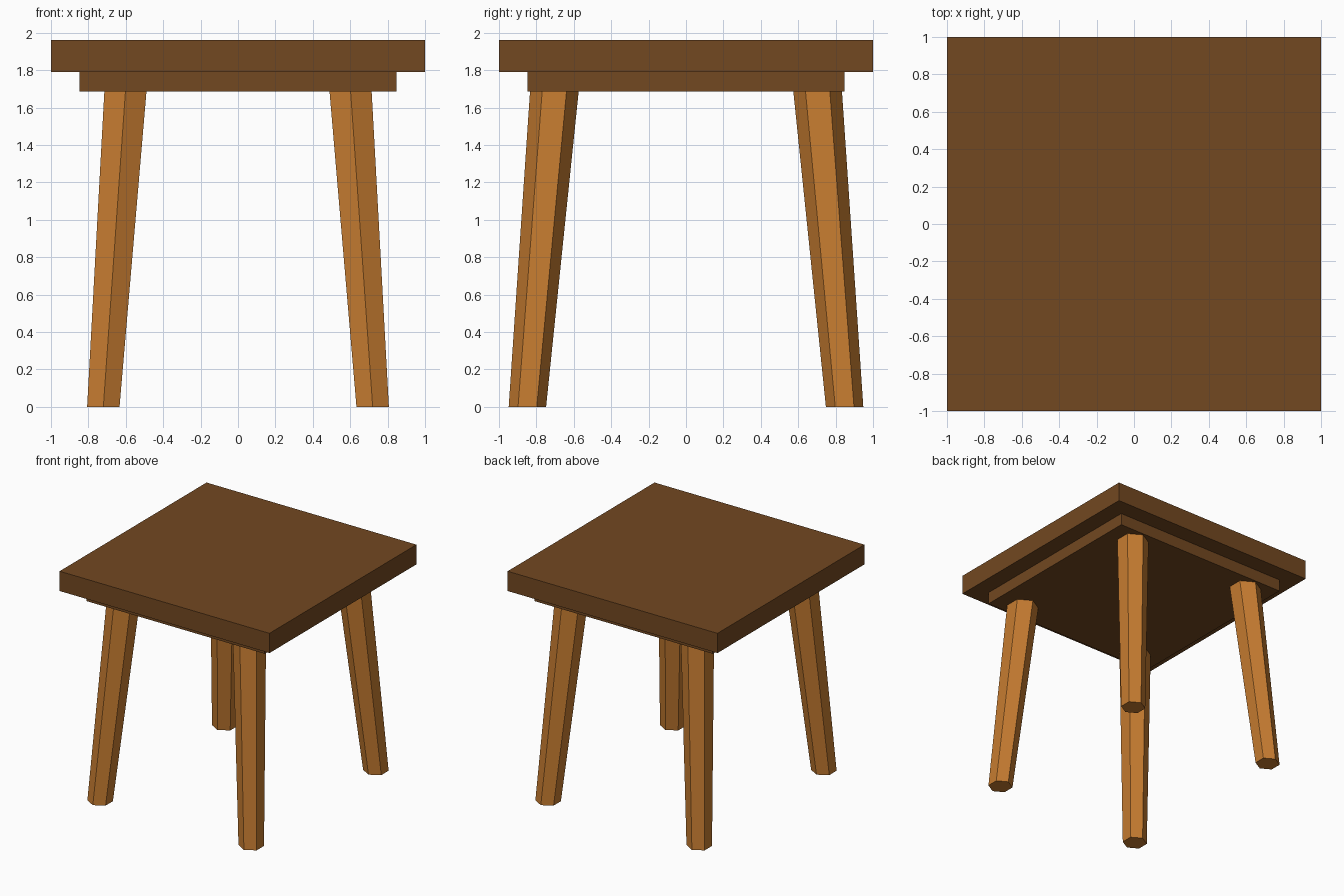
import bpy, bmesh
from math import sin, cos, pi

if "Cube" in bpy.data.objects:
    bpy.data.objects.remove(bpy.data.objects["Cube"])


def material(name, color):
    m = bpy.data.materials.new(name)
    m.diffuse_color = (*color, 1)
    m.use_nodes = True
    m.node_tree.nodes["Principled BSDF"].inputs["Base Color"].default_value = m.diffuse_color
    return m


dark_wood = material("dark_wood", (0.17, 0.065, 0.015))
light_wood = material("light_wood", (0.56, 0.20, 0.03))


def add_object(name, bm, mat):
    bmesh.ops.recalc_face_normals(bm, faces=bm.faces)
    mesh = bpy.data.meshes.new(name)
    bm.to_mesh(mesh)
    bm.free()
    mesh.materials.append(mat)
    obj = bpy.data.objects.new(name, mesh)
    bpy.context.collection.objects.link(obj)


def slab(name, half, z0, z1):
    bm = bmesh.new()
    bmesh.ops.create_cube(bm, size=1)
    bmesh.ops.scale(bm, vec=(2 * half, 2 * half, z1 - z0), verts=bm.verts)
    bmesh.ops.translate(bm, vec=(0, 0, (z0 + z1) / 2), verts=bm.verts)
    add_object(name, bm, dark_wood)


def leg(name, sx, sy):
    # Six-sided leg, splayed outward and tapering to the foot
    bm = bmesh.new()
    rings = []
    for x, y, z, r in ((0.72, 0.848, 0, 0.10), (0.602, 0.704, 1.685, 0.13)):
        rings.append([bm.verts.new((sx * x + r * sin(k * pi / 3),
                                    sy * y + r * cos(k * pi / 3), z))
                      for k in range(6)])
        bm.faces.new(rings[-1])
    for k in range(6):
        n = (k + 1) % 6
        bm.faces.new((rings[0][k], rings[0][n], rings[1][n], rings[1][k]))
    add_object(name, bm, light_wood)


# Square seat with a smaller support panel beneath
slab("seat", 1.0, 1.79, 1.96)
slab("seat_support", 0.848, 1.685, 1.79)

# Four legs
for sy, depth in ((-1, "front"), (1, "back")):
    for sx, side in ((-1, "left"), (1, "right")):
        leg(f"{depth}_{side}_leg", sx, sy)
